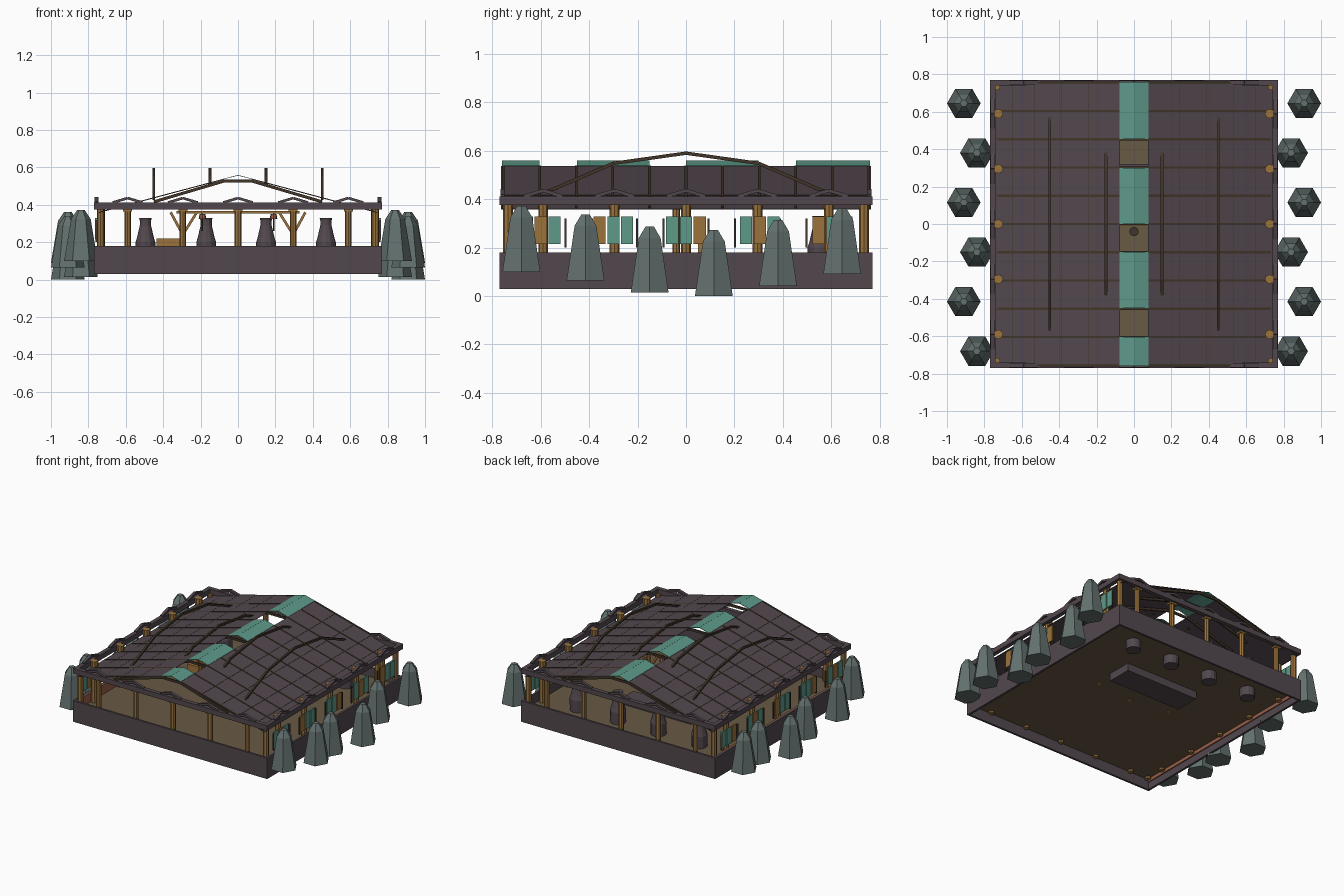
import bpy, bmesh, math
from mathutils import Vector, Matrix

cube = bpy.data.objects.get("Cube")
if cube:
    bpy.data.objects.remove(cube, do_unlink=True)


def material(name, rgb):
    m = bpy.data.materials.new(name)
    m.use_nodes = True
    m.diffuse_color = (*rgb, 1)
    m.node_tree.nodes["Principled BSDF"].inputs["Base Color"].default_value = (*rgb, 1)
    return m


SLATE = material("purple slate", (.085, .064, .075))
TEAL = material("weathered teal", (.11, .32, .25))
STONE = material("grey green stone", (.125, .165, .158))
GOLD = material("golden wood", (.33, .17, .045))
FLOOR = material("floor brown", (.14, .1, .058))
DARK = material("dark timber", (.052, .036, .022))
CLAY = material("clay red", (.31, .115, .07))


def bar(bm, p, q, w, h):
    """Box from p to q, w wide sideways and h tall."""
    p, q = Vector(p), Vector(q)
    d = (q - p).normalized()
    side = d.cross(Vector((0, 0, 1)))
    side = Vector((0, 1, 0)) if side.length < .001 else side.normalized()
    up = side.cross(d)
    rot = Matrix((d * (q - p).length, side * w, up * h)).transposed().to_4x4()
    bmesh.ops.create_cube(bm, size=1, matrix=Matrix.Translation((p + q) / 2) @ rot)


def box(bm, x, y, z, sx, sy, sz):
    bar(bm, (x - sx / 2, y, z), (x + sx / 2, y, z), sy, sz)


def frustum(bm, x, y, z0, z1, r0, r1, sides=6):
    bmesh.ops.create_cone(bm, cap_ends=True, segments=sides, radius1=r0, radius2=r1,
                          depth=z1 - z0, matrix=Matrix.Translation((x, y, (z0 + z1) / 2))
                          @ Matrix.Rotation(math.pi / 2, 4, 'Z'))


def finish(bm, name, mat):
    bmesh.ops.recalc_face_normals(bm, faces=bm.faces)
    me = bpy.data.meshes.new(name)
    bm.to_mesh(me)
    bm.free()
    me.materials.append(mat)
    ob = bpy.data.objects.new(name, me)
    bpy.context.collection.objects.link(ob)


def frame(bm, half, z, w, h):
    for s in (-1, 1):
        box(bm, 0, s * (half - w / 2), z, 2 * half, w, h)
        box(bm, s * (half - w / 2), 0, z, w, 2 * half - 2 * w, h)


STEPS = [i * .295 for i in range(-2, 3)]

# Base walls, floor and inner lining
bm = bmesh.new()
frame(bm, .77, .105, .015, .15)
finish(bm, "base_walls", SLATE)
bm = bmesh.new()
box(bm, 0, 0, .109, 1.51, 1.51, .01)
finish(bm, "floor", FLOOR)
bm = bmesh.new()
box(bm, -.751, 0, .13, .008, 1.5, .1)
finish(bm, "side_lining", CLAY)
bm = bmesh.new()
box(bm, .03, .23, .09, .58, .18, .08)
finish(bm, "sunken_hearth", SLATE)

# Columns around the edge, side ones with caps reaching through the roof
bm = bmesh.new()
for t in STEPS:
    for s in (-1, 1):
        frustum(bm, t, s * .735, .09, .38, .018, .018, 8)
        frustum(bm, s * .73, t, .09, .38, .02, .02, 8)
        frustum(bm, s * .725, t, .375, .412, .025, .025, 8)
        box(bm, t, s * .735, .37, .048, .04, .012)
for sx in (-1, 1):
    for sy in (-1, 1):
        frustum(bm, sx * .735, sy * .735, .09, .38, .02, .02, 8)
finish(bm, "columns", GOLD)

# Eave frame with bent brackets
bm = bmesh.new()
frame(bm, .77, .394, .03, .036)
for t in STEPS:
    for s in (-1, 1):
        for e in (-1, 1):
            bar(bm, (t + e * .08, s * .757, .412), (t, s * .757, .436), .02, .014)
            bar(bm, (s * .757, t + e * .08, .412), (s * .757, t, .436), .02, .014)
finish(bm, "eave_frame", SLATE)

# Thin straight roof slopes, dropping behind the eave frame
RIDGE, EAVE = Vector((.075, 0, .536)), Vector((.745, 0, .358))


def on_slope(s, f, y=0, lift=0):
    p = RIDGE.lerp(EAVE, f)
    return Vector((s * p.x, y, p.z + lift))


bm = bmesh.new()
for s in (-1, 1):
    bar(bm, on_slope(s, 0), on_slope(s, 1), 1.53, .003)
finish(bm, "roof_slopes", SLATE)

# Joint strips on the roof, with steeper rafters beneath
bm = bmesh.new()
for i in range(-5, 6):
    y = i * .151
    for s in (-1, 1):
        bar(bm, on_slope(s, 0, y, .002), on_slope(s, .98, y, .002), .011, .004)
        bar(bm, (s * .075, y, .527), (s * .45, y, .416), .011, .016)
    bar(bm, (-.08, y, .528), (.08, y, .528), .011, .016)
for s in (-1, 1):
    for f in (.25, .47, .68, .86):
        p = on_slope(s, f, 0, .001)
        box(bm, p.x, 0, p.z, .003, 1.53, .003)
finish(bm, "rafters", DARK)

# Peaked ridge panels with open gaps between them
bm = bmesh.new()
for a, b in ((-.76, -.605), (-.45, -.15), (0, .3), (.455, .76)):
    for s in (-1, 1):
        bar(bm, (s * .077, (a + b) / 2, .538), (0, (a + b) / 2, .558), b - a, .003)
finish(bm, "ridge_panels", TEAL)

# Arched ribs rising above the roof
bm = bmesh.new()
for x, end, z in ((.15, .38, .514), (.45, .57, .432)):
    pts = [(-end, z), (-.3, .548), (0, .59), (.3, .548), (end, z)]
    for s in (-1, 1):
        for (ya, za), (yb, zb) in zip(pts, pts[1:]):
            bar(bm, (s * x, ya, za), (s * x, yb, zb), .014, .014)
finish(bm, "arched_ribs", DARK)

# Three shutters in front of each side column
PATTERN = ("TGT", "GTT", "TTG", "TGT", "GTT")
for key, name, mat in (("T", "teal_shutters", TEAL), ("G", "gold_shutters", GOLD)):
    bm = bmesh.new()
    for t, row in zip((-.6, -.3, 0, .305, .605), PATTERN):
        for i, letter in enumerate(row):
            if letter == key:
                for s in (-1, 1):
                    box(bm, s * .76, t + (i - 1) * .057, .272, .01, .05, .115)
    finish(bm, name, mat)
bm = bmesh.new()
for y in STEPS:
    for s in (-1, 1):
        for e in (-1, 1):
            box(bm, s * .758, y + e * .093, .26, .01, .008, .12)
finish(bm, "shutter_posts", DARK)

# Row of bell-shaped jars at the back, sunk through the floor
bm = bmesh.new()
JAR = [(.04, .05), (.2, .053), (.225, .045), (.29, .03), (.315, .03), (.33, .034)]
for x in (-.495, -.17, .15, .47):
    for (za, ra), (zb, rb) in zip(JAR, JAR[1:]):
        frustum(bm, x, .555, za, zb, ra, rb, 12)
finish(bm, "jars", SLATE)

# Inner timber frame with braces, and a bench
bm = bmesh.new()
box(bm, 0, 0, .36, .66, .02, .014)
for s in (-1, 1):
    frustum(bm, s * .295, 0, .1, .36, .016, .016, 8)
    bar(bm, (s * .295, 0, .24), (s * .22, 0, .36), .014, .014)
    bar(bm, (s * .295, 0, .24), (s * .36, 0, .36), .014, .014)
frustum(bm, 0, -.04, .1, .37, .016, .016, 8)
box(bm, -.365, .1, .165, .14, .1, .11)
finish(bm, "inner_frame", GOLD)

# Hanging lamps under the inner beam, and the centre post cap
bm = bmesh.new()
for s in (-1, 1):
    frustum(bm, s * .19, 0, .26, .355, .004, .004)
frustum(bm, 0, -.04, .37, .385, .025, .025, 10)
finish(bm, "lamp_rods", DARK)
bm = bmesh.new()
for s in (-1, 1):
    frustum(bm, s * .19, 0, .325, .35, .02, .016, 8)
finish(bm, "lamp_shades", CLAY)

# Standing stones down both sides
STONES = [(.84, -.68, .1), (.91, -.415, .065), (.84, -.15, .015),
          (.91, .115, 0), (.84, .38, .042), (.91, .645, .09)]
for x, y, z in STONES:
    for s, side in ((-1, "right"), (1, "left")):
        bm = bmesh.new()
        frustum(bm, s * x, y, z, z + .225, .09, .052)
        frustum(bm, s * x, y, z + .225, z + .272, .052, .02)
        finish(bm, side + "_standing_stone", STONE)
